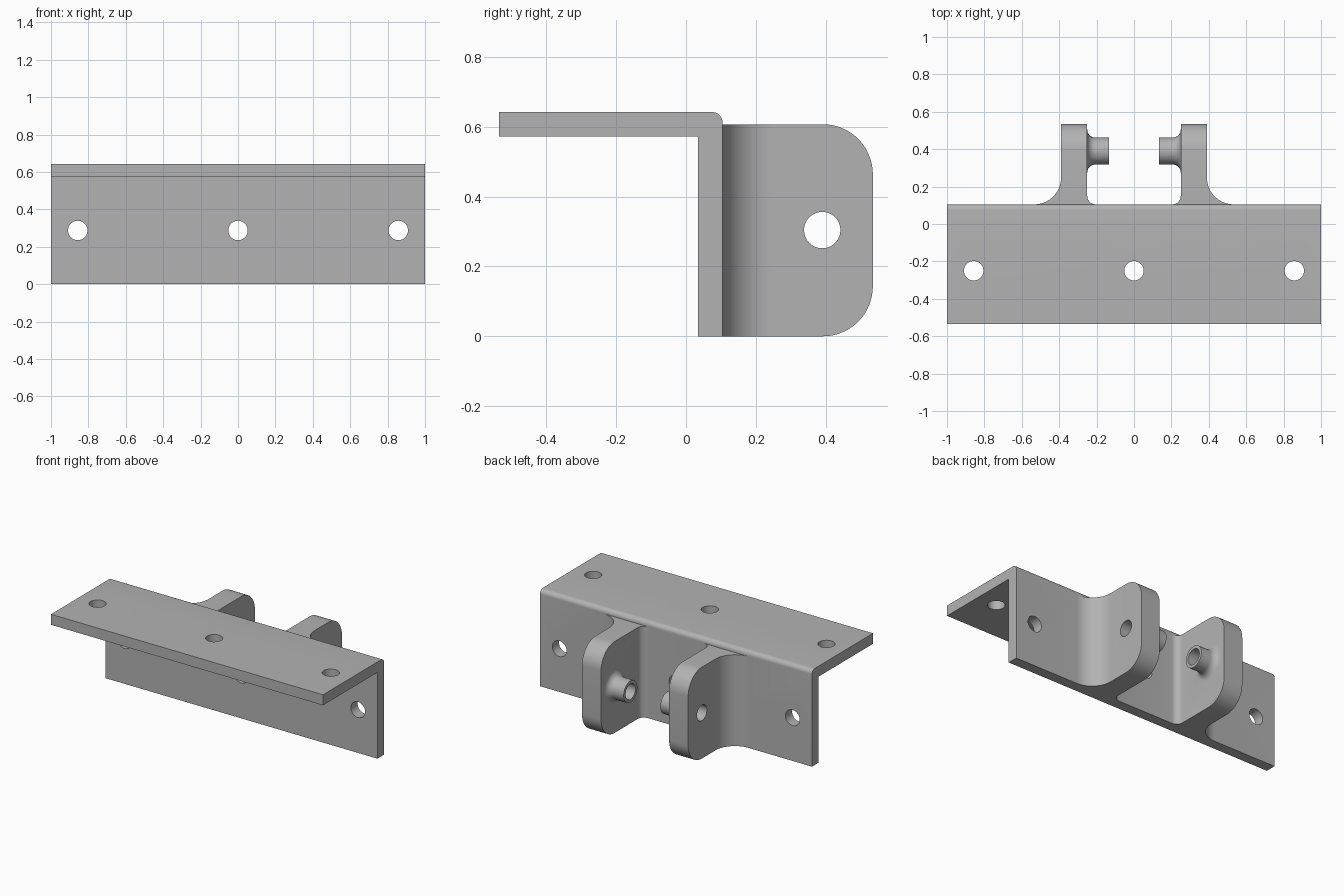
import bpy, bmesh
from math import sin, cos, pi
from mathutils import Matrix, Vector

old = bpy.data.objects.get("Cube")
if old:
    bpy.data.objects.remove(old)

metal = bpy.data.materials.new("plain grey metal")
metal.use_nodes = True
grey = (0.45, 0.45, 0.45, 1)
metal.diffuse_color = grey
metal.node_tree.nodes["Principled BSDF"].inputs["Base Color"].default_value = grey

# Main dimensions
HALF, BACK, FRONT, TOP, THICK = 1.0, 0.105, -0.535, 0.642, 0.07
LUG_IN, LUG_OUT, LUG_END, LUG_TOP = 0.25, 0.39, 0.535, 0.607
ROUND, FILLET = 0.143, 0.045
PIN_Y, PIN_Z, BORE = 0.39, 0.304, 0.052


def make(name, bm):
    bmesh.ops.recalc_face_normals(bm, faces=bm.faces)
    mesh = bpy.data.meshes.new(name)
    bm.to_mesh(mesh)
    bm.free()
    mesh.materials.append(metal)
    obj = bpy.data.objects.new(name, mesh)
    bpy.context.collection.objects.link(obj)
    return obj


def arc(cx, cy, r, start, end, steps=14):
    angles = [start + (end - start) * i / steps for i in range(steps + 1)]
    return [(cx + r * cos(a), cy + r * sin(a)) for a in angles]


def prism(points, place, along):
    """Extrude a flat outline; place maps each 2D point to 3D."""
    bm = bmesh.new()
    face = bm.faces.new([bm.verts.new(place(*p)) for p in points])
    moved = bmesh.ops.extrude_face_region(bm, geom=[face])["geom"]
    bmesh.ops.translate(bm, vec=along, verts=[v for v in moved if isinstance(v, bmesh.types.BMVert)])
    return bm


def drill(name, centre, axis, depth, radius):
    bm = bmesh.new()
    turn = Vector((0, 0, 1)).rotation_difference(Vector(axis)).to_matrix().to_4x4()
    bmesh.ops.create_cone(bm, cap_ends=True, segments=48, radius1=radius, radius2=radius,
                          depth=depth, matrix=Matrix.Translation(centre) @ turn)
    return make(name, bm)


def boolean(target, tool, operation):
    mod = target.modifiers.new("cut", 'BOOLEAN')
    mod.operation, mod.solver, mod.object = operation, 'EXACT', tool
    bpy.context.view_layer.objects.active = target
    bpy.ops.object.modifier_apply(modifier=mod.name)
    bpy.data.objects.remove(tool)


# Angle bracket: L profile with a rounded outer corner
corner = 0.03
outline = [(BACK - THICK, 0), (BACK, 0)]
outline += arc(BACK - corner, TOP - corner, corner, 0, pi / 2, 8)
outline += [(FRONT, TOP), (FRONT, TOP - THICK), (BACK - THICK, TOP - THICK)]
bracket = make("angle_bracket", prism(outline, lambda y, z: (-HALF, y, z), (2 * HALF, 0, 0)))

# Screw holes through both flanges
for x in (-0.857, 0, 0.857):
    boolean(bracket, drill("hole", (x, BACK - THICK / 2, 0.287), (0, 1, 0), 0.2, 0.052), 'DIFFERENCE')
    boolean(bracket, drill("hole", (x, -0.25, TOP - THICK / 2), (0, 0, 1), 0.2, 0.052), 'DIFFERENCE')

for side in (-1, 1):
    # Lug: plan outline with root fillets
    plan = arc(LUG_OUT + ROUND, BACK + ROUND, ROUND, 1.5 * pi, pi)
    plan += [(LUG_OUT, LUG_END), (LUG_IN, LUG_END)]
    plan += arc(LUG_IN - FILLET, BACK + FILLET, FILLET, 0, -pi / 2, 8)
    plan += [(LUG_IN - FILLET, BACK - 0.03), (LUG_OUT + ROUND, BACK - 0.03)]
    bm = prism(plan, lambda x, y: (side * x, y, 0), (0, 0, LUG_TOP))
    ends = [e for e in bm.edges if all(v.co.y > LUG_END - 0.001 for v in e.verts)
            and abs(e.verts[0].co.z - e.verts[1].co.z) < 0.001]
    bmesh.ops.bevel(bm, geom=ends, offset=ROUND, segments=14, profile=0.5, affect='EDGES')
    lug = make("lug", bm)

    # Boss: turned pin seat with a flared root, on the inner face
    radius, flare, tip = 0.072, 0.043, 0.135
    curve = [(LUG_IN + 0.03, 0), (LUG_IN + 0.03, radius + flare)]
    curve += arc(LUG_IN - flare, radius + flare, flare, 0, -pi / 2, 8)
    curve += [(tip, radius), (tip, 0)]
    bm = bmesh.new()
    verts = [bm.verts.new((side * x, PIN_Y, PIN_Z + r)) for x, r in curve]
    edges = [bm.edges.new(pair) for pair in zip(verts, verts[1:])]
    bmesh.ops.spin(bm, geom=verts + edges, cent=(0, PIN_Y, PIN_Z), axis=(1, 0, 0),
                   angle=2 * pi, steps=48, use_duplicate=False)
    bmesh.ops.remove_doubles(bm, verts=bm.verts, dist=0.0002)
    boolean(lug, make("boss", bm), 'UNION')

    # Pin bore, then join the lug to the bracket
    boolean(lug, drill("bore", (side * 0.27, PIN_Y, PIN_Z), (1, 0, 0), 0.4, BORE), 'DIFFERENCE')
    boolean(bracket, lug, 'UNION')

bpy.ops.object.select_all(action='DESELECT')
bracket.select_set(True)
bpy.context.view_layer.objects.active = bracket
bpy.ops.object.shade_smooth_by_angle(angle=0.52)
